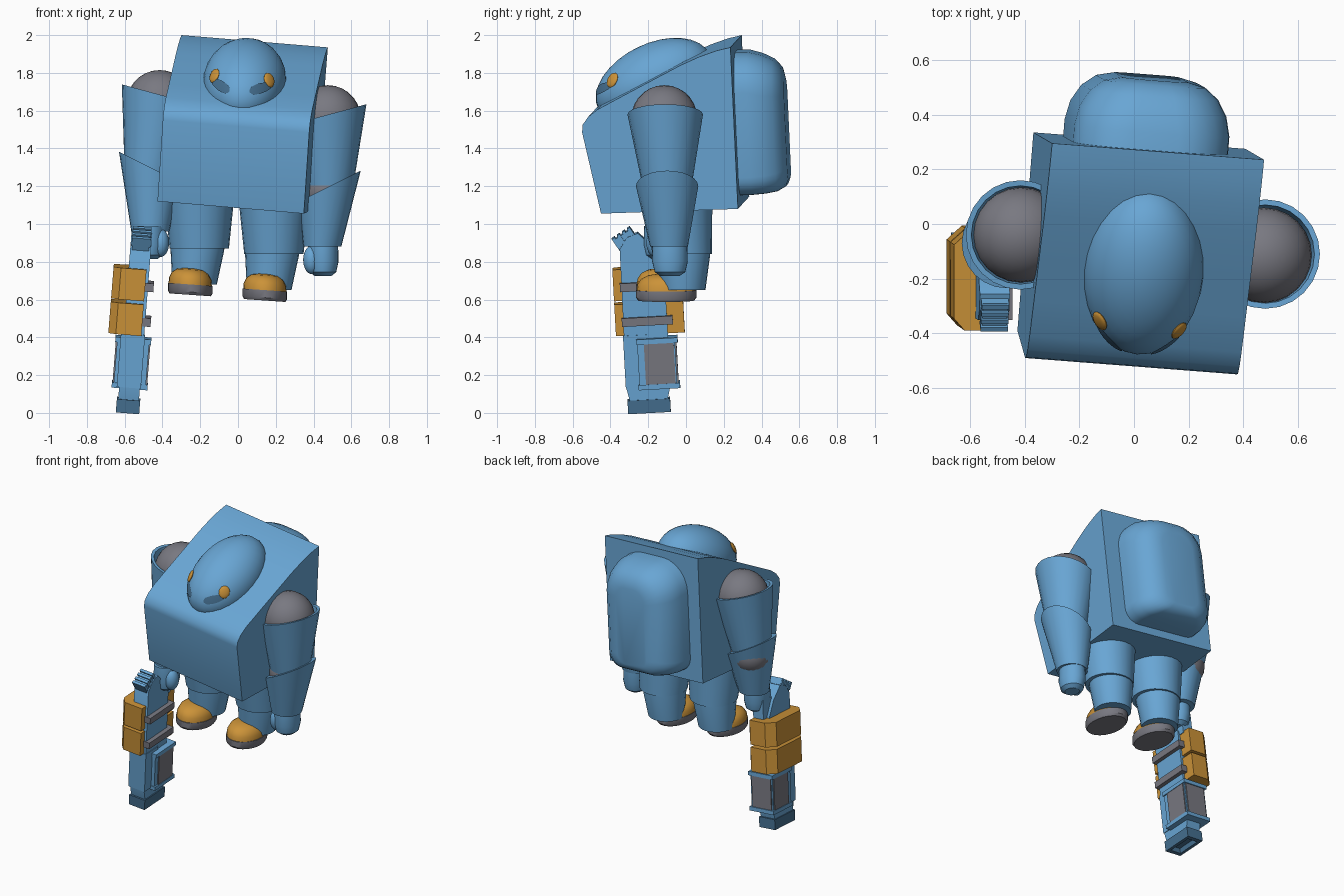
import bpy, bmesh, math
from mathutils import Vector, Matrix

if "Cube" in bpy.data.objects:
    bpy.data.objects.remove(bpy.data.objects["Cube"])


def material(name, rgb):
    m = bpy.data.materials.new(name)
    m.diffuse_color = (*rgb, 1)
    m.use_nodes = True
    m.node_tree.nodes["Principled BSDF"].inputs["Base Color"].default_value = m.diffuse_color
    return m


BLUE = material("sky blue", (0.14, 0.38, 0.66))
DARK = material("dark blue", (0.06, 0.16, 0.28))
GREY = material("grey", (0.19, 0.19, 0.22))
ORANGE = material("orange", (0.60, 0.29, 0.04))


def finish(name, bm, mat, angle=35):
    bmesh.ops.recalc_face_normals(bm, faces=bm.faces[:])
    me = bpy.data.meshes.new(name)
    bm.to_mesh(me)
    bm.free()
    me.materials.append(mat)
    for p in me.polygons:
        p.use_smooth = True
    me.set_sharp_from_angle(angle=math.radians(angle))
    ob = bpy.data.objects.new(name, me)
    bpy.context.collection.objects.link(ob)
    return ob


def loft(name, rings, mat, angle=35):
    """Skin a list of equal rings and cap both ends."""
    bm = bmesh.new()
    vs = [[bm.verts.new(p) for p in r] for r in rings]
    n = len(vs[0])
    for a, b in zip(vs, vs[1:]):
        for i in range(n):
            bm.faces.new((a[i], a[(i + 1) % n], b[(i + 1) % n], b[i]))
    bm.faces.new(vs[0])
    bm.faces.new(vs[-1])
    return finish(name, bm, mat, angle)


def ring(c, r, normal=(0, 0, 1), n=24, ry=None):
    """Circle (or ellipse) whose plan stays round while its plane follows the normal."""
    c, k = Vector(c), Vector(normal)
    out = []
    for i in range(n):
        a = 2 * math.pi * i / n
        x, y = r * math.cos(a), (ry or r) * math.sin(a)
        out.append(c + Vector((x, y, -(k.x * x + k.y * y) / k.z)))
    return out


def ball(name, matrix, mat, u=24, v=14):
    bm = bmesh.new()
    bmesh.ops.create_uvsphere(bm, u_segments=u, v_segments=v, radius=1, matrix=matrix)
    return finish(name, bm, mat, 50)


def sphere(name, c, r, mat):
    return ball(name, Matrix.Translation(c) @ Matrix.Diagonal((*r, 1)), mat)


def frame(origin, x, z):
    z = Vector(z).normalized()
    y = z.cross(Vector(x)).normalized()
    m = Matrix((y.cross(z), y, z)).transposed().to_4x4()
    m.translation = origin
    return m


# Torso: side profile on a tilted plane, extruded across
profile = [(-0.39, 1.12), (-0.49, 1.55), (-0.487, 1.59), (-0.46, 1.63), (-0.41, 1.67),
           (-0.28, 1.74), (-0.13, 1.82), (0.03, 1.905), (0.13, 1.95), (0.22, 1.982),
           (0.295, 2.0), (0.335, 1.145)]
left = [Vector(((-0.485 + 0.077 * y + 0.083 * z) / 0.99, y, z)) for y, z in profile]
across = Vector((0.775, -0.06, -0.065))
loft("torso", [left, [p + across for p in left]], BLUE)

# Backpack: rounded rectangles shrinking towards the back
pack = frame((0.045, 0.27, 1.54), (0.99, -0.077, -0.083), (0.08, -0.045, 0.99))


def pack_ring(depth, w, top, bottom):
    pts = []
    for sx, sz, a0 in ((1, 1, 0), (-1, 1, 90), (-1, -1, 180), (1, -1, 270)):
        r = min(w * 0.75, 0.2) if sz > 0 else min(w * 0.5, 0.1)
        h = top if sz > 0 else bottom
        for k in range(7):
            a = math.radians(a0 + 15 * k)
            pts.append(pack @ Vector((sx * (w - r) + r * math.cos(a), depth,
                                      sz * (h - r) + r * math.sin(a))))
    return pts


loft("backpack", [pack_ring(*s) for s in (
    (-0.03, 0.285, 0.38, 0.375), (0.08, 0.285, 0.375, 0.375), (0.15, 0.27, 0.355, 0.372),
    (0.21, 0.235, 0.325, 0.365), (0.25, 0.185, 0.28, 0.345), (0.265, 0.12, 0.22, 0.31))], BLUE, 50)

# Head: ellipsoid lying along the sloped top
head = (Matrix.Translation((0.035, -0.17, 1.755)) @ Matrix.Rotation(math.radians(-4.5), 4, 'Z')
        @ Matrix.Rotation(math.radians(26), 4, 'X') @ Matrix.Diagonal((0.22, 0.33, 0.2, 1)))
ball("head", head, BLUE, 28, 16)
head_inv = head.inverted()


def on_head(x, z):
    """Foremost point of the head seen at x, z, with its normal."""
    o, d = head_inv @ Vector((x, -2, z)), head_inv.to_3x3() @ Vector((0, 1, 0))
    a, b, c = d.dot(d), o.dot(d), o.dot(o) - 1
    p = o + d * ((-b - math.sqrt(max(b * b - a * c, 0))) / a)
    return head @ p, (head_inv.to_3x3().transposed() @ p).normalized()


# Eyes and the dark marks beneath them
for side, (ex, ez), tip in (("left", (-0.125, 1.785), (-0.045, 1.70)),
                            ("right", (0.165, 1.762), (0.06, 1.70))):
    p, n = on_head(ex, ez)
    ball(side + "_eye", frame(p, (1, 0, 0), n) @ Matrix.Diagonal((0.036, 0.042, 0.012, 1)), ORANGE, 16, 8)
    a, b = Vector((ex, ez - 0.03)), Vector(tip)
    d = (b - a).normalized()
    s = Vector((-d.y, d.x))
    bm = bmesh.new()
    rows = []
    for k in range(9):
        t = k / 8
        half = 0.012 + 0.014 * math.sin(math.pi * min(1, t * 0.8 + 0.1)) if k < 8 else 0.006
        row = []
        for j in (-1, 0, 1):
            q = a.lerp(b, t) + s * half * j
            p, n = on_head(q.x, q.y)
            row.append(bm.verts.new(p + n * 0.005))
        rows.append(row)
    for r0, r1 in zip(rows, rows[1:]):
        for j in (0, 1):
            bm.faces.new((r0[j], r0[j + 1], r1[j + 1], r1[j]))
    ob = finish(side + "_cheek_mark", bm, DARK)
    for poly in ob.data.polygons:
        if poly.normal.y > 0:
            poly.flip()


# Arms: ball shoulder, hollow sleeve, elbow, forearm, mitten
def arm(side, s, shoulder, rim, elbow, fore, wrist, hand):
    rim, k = Vector(rim), (-0.27 * s, 0, 1)
    sphere(side + "_shoulder", shoulder, (0.175,) * 3, GREY)
    loft(side + "_upper_arm", [ring(elbow, 0.13), ring(rim, 0.2, k), ring(rim, 0.18, k),
                               ring(rim - Vector((0, 0, 0.1)), 0.165, k)], BLUE)
    sphere(side + "_elbow", Vector(elbow) - Vector((0, 0, 0.03)), (0.135,) * 3, GREY)
    loft(side + "_forearm", [ring(wrist, 0.1), ring(fore, 0.165, (-0.5 * s, 0, 1))], BLUE)
    h = Vector(hand)
    loft(side + "_hand", [ring(h + Vector((0, 0, z)), r, ry=r * 1.15)
                          for z, r in ((0.1, 0.08), (0, 0.082), (-0.055, 0.07), (-0.075, 0.045))], BLUE)
    sphere(side + "_thumb", h + Vector((-0.06 * s, -0.03, 0.01)), (0.045, 0.05, 0.075), BLUE)


arm("right", 1, (0.475, -0.115, 1.56), (0.48, -0.11, 1.58), (0.48, -0.1, 1.2),
    (0.485, -0.1, 1.2), (0.447, -0.09, 0.88), (0.45, -0.085, 0.8))
arm("left", -1, (-0.415, -0.04, 1.64), (-0.415, -0.04, 1.685), (-0.47, -0.06, 1.27),
    (-0.465, -0.07, 1.3), (-0.465, -0.1, 0.96), (-0.47, -0.13, 0.89))

# Legs and boots
for side, x0, x1, dz in (("right", 0.19, 0.155, 0), ("left", -0.205, -0.24, 0.03)):
    loft(side + "_thigh", [ring((x0, -0.05, 1.16 + dz), 0.19), ring((x0, -0.02, 0.84 + dz), 0.157)], BLUE)
    loft(side + "_shin", [ring((x0 - 0.01, -0.02, 0.9 + dz), 0.145), ring((x0 - 0.01, -0.015, 0.83 + dz), 0.142),
                          ring((x1 + 0.01, -0.015, 0.65 + dz), 0.118)], BLUE)
    boot = [(z + dz, s) for z, s in ((0.595, 0.93), (0.61, 1), (0.65, 1))]
    loft(side + "_sole", [ring((x1 - 0.013, -0.105, z), 0.118 * s, (0.07, 0, 1), ry=0.16 * s)
                          for z, s in boot], GREY)
    upper = [(z + dz, s) for z, s in ((0.648, 0.97), (0.68, 0.95), (0.71, 0.82), (0.728, 0.6), (0.735, 0.3))]
    loft(side + "_boot", [ring((x1 - 0.013, -0.105, z), 0.118 * s, (0.07, 0, 1), ry=0.16 * s)
                          for z, s in upper], ORANGE, 50)

# Blaster: built along its own leaning axis
gun = frame((-0.585, -0.193, 0), (1, 0, -0.08), (0.08, -0.055, 1))


def prism(name, pts, lo, hi, mat, axis='z'):
    """Outline extruded along the blaster's x or z axis."""
    put = (lambda a, b, t: (t, a, b)) if axis == 'x' else (lambda a, b, t: (a, b, t))
    return loft(name, [[gun @ Vector(put(a, b, t)) for a, b in pts] for t in (lo, hi)], mat)


def box(name, x0, x1, y0, y1, z0, z1, mat):
    return prism(name, [(x0, y0), (x1, y0), (x1, y1), (x0, y1)], z0, z1, mat)


prism("blaster_body", [(-0.1, 0.07), (0.1, 0.07), (0.12, 0.15), (0.12, 0.78), (0.07, 0.88),
                       (-0.01, 0.96), (-0.07, 0.94), (-0.11, 0.88), (-0.115, 0.14)], -0.055, 0.055, BLUE, 'x')
box("blaster_front_rail", -0.068, 0.06, -0.118, 0.02, 0.14, 0.42, BLUE)

# Muzzle with a recessed opening
sizes = ((0.062, 0.113, 0.075), (0.062, 0.113, 0.004), (0.04, 0.085, 0.004), (0.04, 0.085, 0.04))
loft("muzzle", [[gun @ Vector((sx * w, sy * d, z)) for sx, sy in ((-1, -1), (1, -1), (1, 1), (-1, 1))]
                for w, d, z in sizes], DARK)

# Magazine frame with grey panels
box("magazine", -0.085, 0.085, -0.045, 0.155, 0.14, 0.39, BLUE)
for z in (0.13, 0.372):
    box("magazine_lip", -0.095, 0.095, -0.05, 0.17, z, z + 0.027, BLUE)
box("magazine_side_panels", -0.092, 0.092, -0.01, 0.148, 0.157, 0.372, GREY)
box("magazine_back_panel", -0.075, 0.075, 0.1, 0.163, 0.157, 0.372, GREY)

# Orange guard plates and grey straps
guard = [(0.04, -0.155), (0.04, 0.21), (-0.08, 0.21), (-0.135, 0.16), (-0.135, -0.11), (-0.095, -0.155)]
for z in (0.42, 0.605):
    prism("guard_plate", guard, z, z + 0.167, ORANGE)
    box("strap", -0.03, 0.085, -0.12, 0.15, z + 0.05, z + 0.095, GREY)

# Grip and ribbed sight
box("grip", -0.035, 0.045, 0.06, 0.16, 0.76, 0.9, BLUE)
c, u, v = Vector((-0.085, 0.935)), Vector((0.86, 0.51)), Vector((-0.51, 0.86))


def sight(name, u0, u1, v0, v1, w):
    prism(name, [c + u * a + v * b for a, b in ((u0, v0), (u1, v0), (u1, v1), (u0, v1))], -w, w, BLUE, 'x')


sight("sight", -0.055, 0.06, -0.05, 0.022, 0.045)
for k in range(4):
    sight("sight_rib", -0.055 + 0.032 * k, -0.037 + 0.032 * k, -0.02, 0.033, 0.05)
